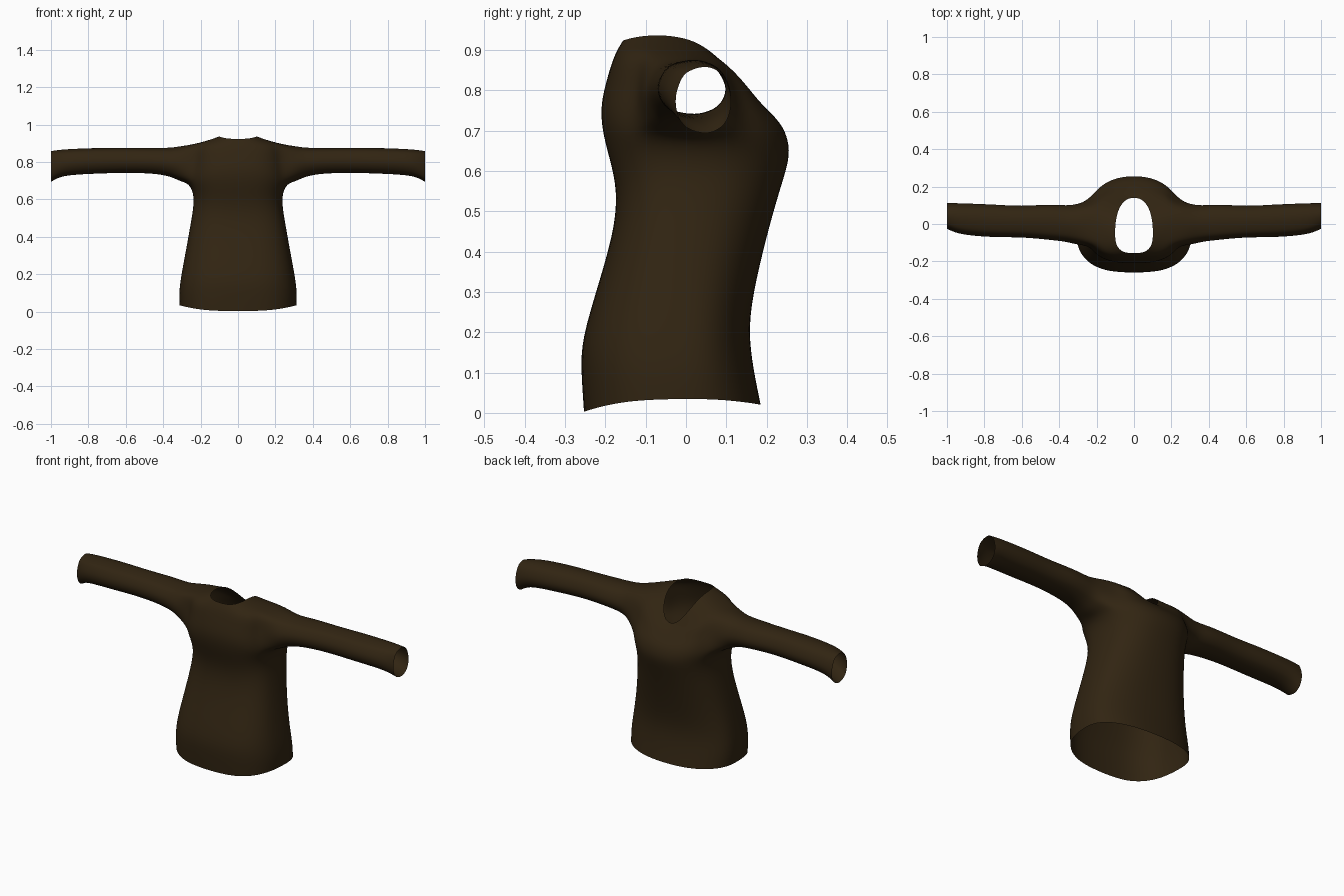
import bpy, bmesh, math

old = bpy.data.objects.get("Cube")
if old:
    bpy.data.objects.remove(old, do_unlink=True)

SEG = 24          # columns round the body
ARM = 2           # armhole reaches this many columns either side
ROWS = (7, 10)    # body rings at the armhole's bottom and top

# Body rings: half width, centre y, front y, back y, front z, side z, back z
BODY = [
    (.315, 0, -.255, .187, .002, .035, .02),
    (.318, 0, -.262, .17, .1, .11, .1),
    (.305, 0, -.262, .154, .18, .2, .21),
    (.28, 0, -.215, .175, .33, .33, .33),
    (.255, .01, -.175, .21, .47, .47, .47),
    (.238, .02, -.173, .24, .57, .57, .57),
    (.24, .02, -.2, .262, .66, .635, .64),
    (.265, .02, -.212, .252, .72, .685, .69),
    (.26, .02, -.212, .235, .77, .75, .72),
    (.25, .02, -.2, .205, .82, .81, .75),
    (.245, .01, -.185, .178, .87, .895, .775),
    (.17, -.02, -.172, .16, .9, .913, .79),
    (.102, -.05, -.157, .142, .923, .937, .80),
]
# Sleeve rings: x, y range, z range
SLEEVE = [
    (.31, -.11, .105, .692, .886),
    (.36, -.095, .098, .72, .877),
    (.45, -.085, .107, .736, .877),
    (.6, -.07, .094, .74, .877),
    (.75, -.072, .105, .735, .877),
    (.9, -.06, .11, .728, .871),
    (.96, -.045, .112, .714, .866),
    (1.0, -.026, .112, .69, .86),
]


def power(v, n):
    return math.copysign(abs(v) ** (2 / n), v)


def body_point(ring, i):
    """Rounded box section, squarer in front, whose height varies around it."""
    w, cy, yf, yb, zf, zs, zb = ring
    a = 2 * math.pi * i / SEG
    c, s = math.cos(a), math.sin(a)
    n = 2.8 if s < 0 else 2.3
    y_end, z_end = (yf, zf) if s < 0 else (yb, zb)
    return (w * power(c, n),
            cy + (y_end - cy) * abs(power(s, n)),
            zs + (z_end - zs) * s * s)


def in_armhole(row, col):
    if not ROWS[0] <= row < ROWS[1]:
        return False
    return any((col - mid + ARM) % SEG < 2 * ARM for mid in (0, SEG // 2))


def armhole_loop(grid, mid):
    """Walk the vertices round one armhole in order."""
    lo, hi = ROWS
    cols = list(range(mid - ARM, mid + ARM + 1))
    path = [(lo, c) for c in cols]
    path += [(r, cols[-1]) for r in range(lo + 1, hi + 1)]
    path += [(hi, c) for c in reversed(cols[:-1])]
    path += [(r, cols[0]) for r in range(hi - 1, lo, -1)]
    return [grid[r][c % SEG] for r, c in path]


bm = bmesh.new()

# Body, open at hem, neck and armholes
grid = [[bm.verts.new(body_point(ring, i)) for i in range(SEG)] for ring in BODY]
for r in range(len(BODY) - 1):
    for i in range(SEG):
        if not in_armhole(r, i):
            j = (i + 1) % SEG
            bm.faces.new((grid[r][i], grid[r][j], grid[r + 1][j], grid[r + 1][i]))

# Sleeves, grown from the armhole edges
for side, mid in ((1, 0), (-1, SEG // 2)):
    prev = armhole_loop(grid, mid)
    angles = [math.atan2(v.co.z - .79, v.co.y - .005) for v in prev]
    for x, y0, y1, z0, z1 in SLEEVE:
        ry, rz = (y1 - y0) * .515, (z1 - z0) * .515
        ring = [bm.verts.new((side * x, (y0 + y1) / 2 + ry * math.cos(a),
                              (z0 + z1) / 2 + rz * math.sin(a))) for a in angles]
        for k in range(len(ring)):
            m = (k + 1) % len(ring)
            bm.faces.new((prev[k], prev[m], ring[m], ring[k]))
        prev = ring

bmesh.ops.recalc_face_normals(bm, faces=bm.faces)
# Make sure the outside of the cloth faces outwards
bm.faces.ensure_lookup_table()
probe = bm.faces[0]
if probe.normal.dot(probe.calc_center_median()) < 0:
    bmesh.ops.reverse_faces(bm, faces=bm.faces)

mesh = bpy.data.meshes.new("shirt")
bm.to_mesh(mesh)
bm.free()
shirt = bpy.data.objects.new("shirt", mesh)
bpy.context.collection.objects.link(shirt)

# Cloth colour
cloth = bpy.data.materials.new("dark_brown_cloth")
cloth.use_nodes = True
colour = (.031, .018, .006, 1)
cloth.diffuse_color = colour
cloth.node_tree.nodes["Principled BSDF"].inputs["Base Color"].default_value = colour
mesh.materials.append(cloth)

# Soft surface
mesh.shade_smooth()
sub = shirt.modifiers.new("soften", 'SUBSURF')
sub.levels = sub.render_levels = 2
